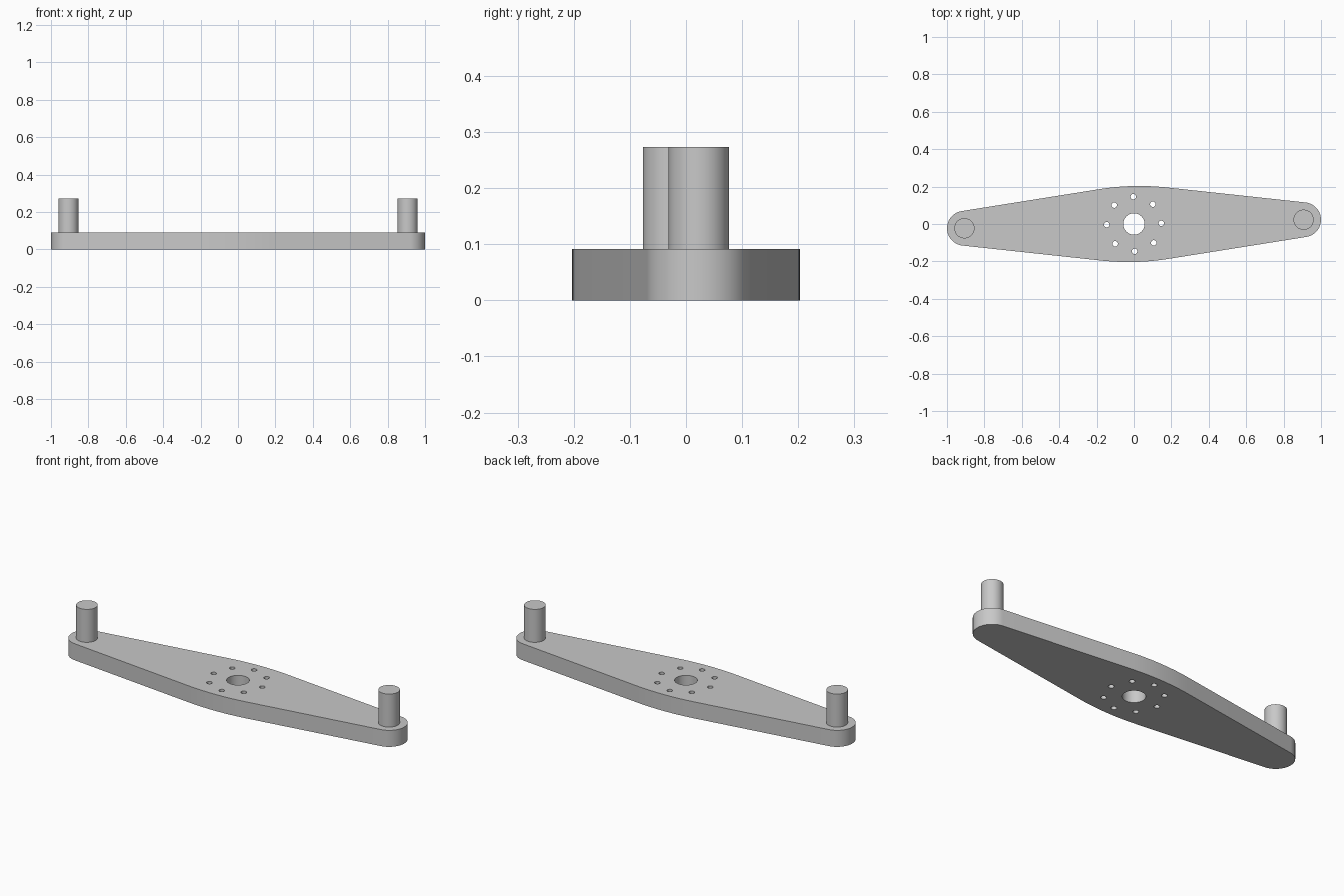
import bpy, bmesh
from math import sin, cos, pi, radians
from mathutils import Matrix

cube = bpy.data.objects.get("Cube")
if cube:
    bpy.data.objects.remove(cube)

THICK, PIN_TOP = 0.091, 0.273
REACH, END_R, PIN_R = 0.907, 0.093, 0.054
HALF_WIDTH, CROWN_R = 0.203, 1.35
TILT, SLOPE = radians(1.44), radians(7.6)

grey = bpy.data.materials.new("machined grey")
grey.use_nodes = True
colour = (0.58, 0.58, 0.58, 1)
grey.diffuse_color = colour
grey.node_tree.nodes["Principled BSDF"].inputs["Base Color"].default_value = colour


def arc(cx, cy, r, start, end, n):
    steps = [start + (end - start) * i / n for i in range(n + 1)]
    return [(cx + r * cos(a), cy + r * sin(a)) for a in steps]


def circle(cx, cy, r, n):
    return arc(cx, cy, r, 0, 2 * pi, n)[:-1]


def smooth(obj):
    bpy.ops.object.select_all(action='DESELECT')
    obj.select_set(True)
    bpy.context.view_layer.objects.active = obj
    bpy.ops.object.shade_smooth_by_angle(angle=radians(30))


def plate(name, loops, thickness):
    """Extrude an outline with holes into a solid mesh."""
    curve = bpy.data.curves.new(name, 'CURVE')
    curve.dimensions = '2D'
    curve.fill_mode = 'BOTH'
    curve.extrude = thickness / 2
    for loop in loops:
        spline = curve.splines.new('POLY')
        spline.points.add(len(loop) - 1)
        for point, (x, y) in zip(spline.points, loop):
            point.co = (x, y, 0, 1)
        spline.use_cyclic_u = True
    obj = bpy.data.objects.new(name, curve)
    bpy.context.collection.objects.link(obj)
    bpy.ops.object.select_all(action='DESELECT')
    obj.select_set(True)
    bpy.context.view_layer.objects.active = obj
    bpy.ops.object.convert(target='MESH')
    obj = bpy.context.view_layer.objects.active
    mesh = obj.data
    bm = bmesh.new()
    bm.from_mesh(mesh)
    bmesh.ops.remove_doubles(bm, verts=bm.verts, dist=0.0001)
    bmesh.ops.recalc_face_normals(bm, faces=bm.faces)
    move = Matrix.Rotation(TILT, 4, 'Z') @ Matrix.Translation((0, 0, thickness / 2))
    bmesh.ops.transform(bm, matrix=move, verts=bm.verts)
    bm.to_mesh(mesh)
    bm.free()
    mesh.materials.clear()
    mesh.materials.append(grey)
    smooth(obj)


# Arm outline: a round end and a shallow crown, repeated by half a turn
half = arc(REACH, 0, END_R, SLOPE - pi / 2, pi / 2 - SLOPE, 32)
half += arc(0, HALF_WIDTH - CROWN_R, CROWN_R, pi / 2 - SLOPE, pi / 2 + SLOPE, 16)
outline = half + [(-x, -y) for x, y in half]

# Centre bore and ring of bolt holes
holes = [circle(0, 0, 0.057, 48)]
for k in range(8):
    a = k * pi / 4
    holes.append(circle(0.146 * cos(a), 0.146 * sin(a), 0.0145, 20))
plate("arm_plate", [outline] + holes, THICK)

# Upright pins at both ends
for name, side in (("left_pin", 1), ("right_pin", -1)):
    bpy.ops.mesh.primitive_cylinder_add(
        vertices=48, radius=PIN_R, depth=PIN_TOP - THICK,
        location=(side * REACH * cos(TILT), side * REACH * sin(TILT), (PIN_TOP + THICK) / 2))
    pin = bpy.context.object
    pin.name = name
    pin.data.materials.append(grey)
    smooth(pin)
